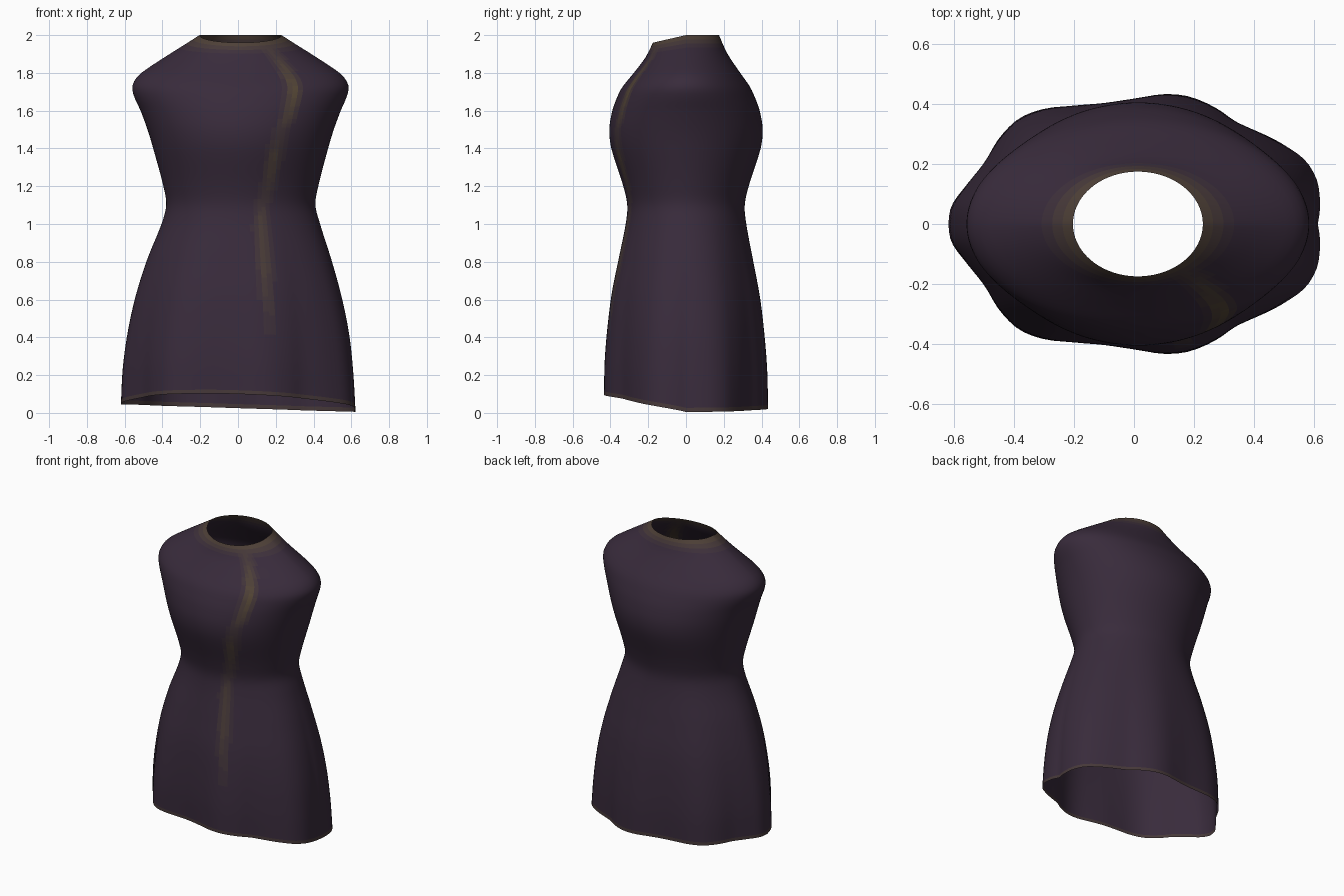
import bpy, bmesh, math

if "Cube" in bpy.data.objects:
    bpy.data.objects.remove(bpy.data.objects["Cube"])

SEGS, ROWS = 112, 90

# z, centre x, half width, half depth
PROFILE = [
    (0.0, 0.0, 0.62, 0.43), (0.2, 0.0, 0.61, 0.428), (0.4, 0.003, 0.587, 0.415),
    (0.6, 0.005, 0.547, 0.393), (0.8, 0.008, 0.49, 0.357), (1.0, 0.015, 0.42, 0.32),
    (1.1, 0.015, 0.395, 0.311), (1.2, 0.015, 0.41, 0.332), (1.4, 0.014, 0.463, 0.395),
    (1.5, 0.014, 0.493, 0.406), (1.6, 0.014, 0.53, 0.39), (1.67, 0.013, 0.561, 0.365),
    (1.72, 0.013, 0.573, 0.342), (1.76, 0.013, 0.56, 0.316), (1.8, 0.013, 0.525, 0.287),
    (1.9, 0.013, 0.375, 0.22), (1.95, 0.013, 0.295, 0.196), (2.0, 0.013, 0.217, 0.175)]

# back half of the rippled hem outline (the front half mirrors it)
HEM = [(0.614, 0.0), (0.62, 0.1), (0.61, 0.15), (0.57, 0.215), (0.5, 0.265), (0.35, 0.337),
       (0.27, 0.39), (0.18, 0.427), (0.1, 0.434), (0.0, 0.418), (-0.1, 0.402), (-0.2, 0.395),
       (-0.3, 0.385), (-0.38, 0.355), (-0.44, 0.3), (-0.5, 0.205), (-0.56, 0.13),
       (-0.61, 0.06), (-0.62, 0.0)]
RIPPLE = [(math.atan2(y / 0.43, x / 0.62), math.hypot(x / 0.62, y / 0.43)) for x, y in HEM]

# z, x, strength of the worn streak down the front
STREAK = [(0.3, 0.18, 0.0), (0.5, 0.165, 0.3), (0.8, 0.135, 0.6), (1.0, 0.125, 0.6),
          (1.1, 0.13, 0.35), (1.2, 0.16, 0.4), (1.35, 0.19, 0.7), (1.47, 0.22, 0.3),
          (1.58, 0.27, 0.7), (1.72, 0.295, 1.0), (1.85, 0.24, 0.7), (1.95, 0.17, 0.2)]


def sample(keys, t):
    """Smooth cubic interpolation through rows of (t, values...)."""
    t = min(max(t, keys[0][0]), keys[-1][0])
    i = next(k for k in range(len(keys) - 1) if t <= keys[k + 1][0])
    p, q = keys[i], keys[i + 1]
    o, r = keys[max(i - 1, 0)], keys[min(i + 2, len(keys) - 1)]
    h = q[0] - p[0]
    s = (t - p[0]) / h
    out = []
    for c in range(1, len(p)):
        m0 = (q[c] - o[c]) / (q[0] - o[0]) * h
        m1 = (r[c] - p[c]) / (r[0] - p[0]) * h
        out.append((2*s**3 - 3*s*s + 1) * p[c] + (s**3 - 2*s*s + s) * m0
                   + (3*s*s - 2*s**3) * q[c] + (s**3 - s*s) * m1)
    return out


def point(z, a):
    cx, w, d = sample(PROFILE, z)
    c, s = math.cos(a), math.sin(a)
    ripple = sample(RIPPLE, abs(math.atan2(s, c)))[0]
    k = 1 + (ripple - 1) * max(0, 1 - z / 1.1)
    front = max(0, -s)
    hem = 0.025 - 0.02 * c + 0.075 * front ** 0.9
    z2 = z + hem * max(0, 1 - z / 1.0) - 0.04 * front * max(0, (z - 1.7) / 0.3)
    return cx + w * c * k, d * s * k, z2


def wear(z, co):
    """How faded the cloth is: neck edge, hem edge and front streak."""
    v = 0.75 * math.exp(-((2 - z) / 0.045) ** 2) + 0.6 * math.exp(-(z / 0.02) ** 2)
    if co.y < 0 and 0.3 < z < 1.95:
        x, amount = sample(STREAK, z)
        v += amount * math.exp(-((co.x - x) / 0.035) ** 2)
    return min(max(v, 0), 1)


# cloth shades from plum to worn gold
SHADES = 8
mesh = bpy.data.meshes.new("dress")
for i in range(SHADES):
    f = i / (SHADES - 1)
    mat = bpy.data.materials.new(f"cloth_{i}")
    base, gold = (0.04, 0.024, 0.044), (0.09, 0.062, 0.036)
    mat.diffuse_color = [b + (g - b) * f for b, g in zip(base, gold)] + [1]
    mat.use_nodes = True
    mat.node_tree.nodes["Principled BSDF"].inputs["Base Color"].default_value = mat.diffuse_color
    mesh.materials.append(mat)

# dress: one open sleeveless shell from hem to neck
bm = bmesh.new()
heights = [2 * j / ROWS for j in range(ROWS + 1)]
rings = [[bm.verts.new(point(z, 2 * math.pi * i / SEGS)) for i in range(SEGS)] for z in heights]
for j in range(ROWS):
    for i in range(SEGS):
        n = (i + 1) % SEGS
        face = bm.faces.new((rings[j][i], rings[j][n], rings[j + 1][n], rings[j + 1][i]))
        face.smooth = True
        mid = (heights[j] + heights[j + 1]) / 2
        face.material_index = round(wear(mid, face.calc_center_median()) * (SHADES - 1))
bm.to_mesh(mesh)
bm.free()
dress = bpy.data.objects.new("dress", mesh)
bpy.context.collection.objects.link(dress)
